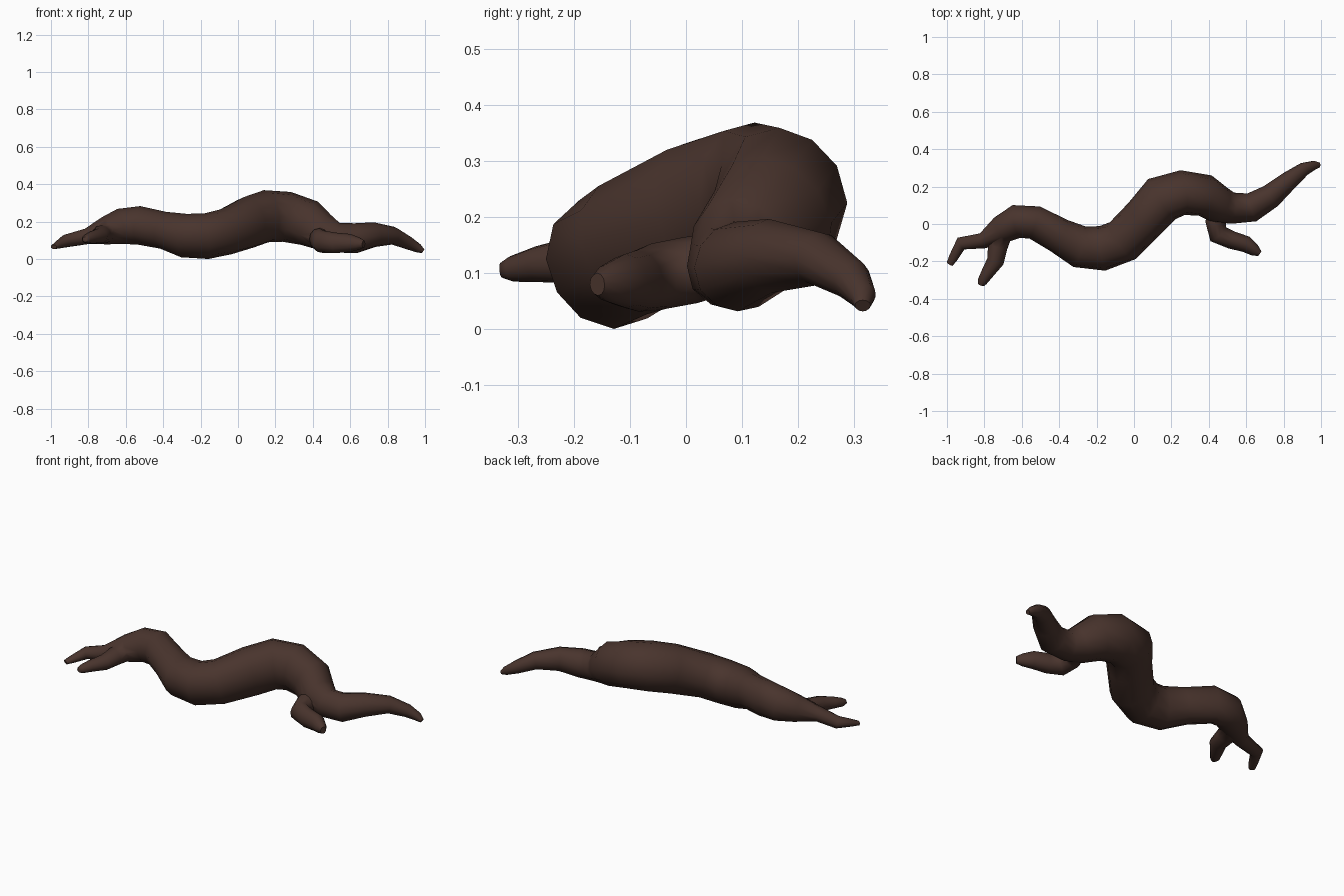
import bpy, bmesh, math
from mathutils import Vector

bark = bpy.data.materials.new("dark brown bark")
bark.diffuse_color = (0.066, 0.034, 0.026, 1)
SIDES = 12


def limb(name, stations):
    """Sweep an oval skin along stations (x, y, z, half width, half height)."""
    bm = bmesh.new()
    pts = [Vector(s[:3]) for s in stations]
    rings = []
    for i, s in enumerate(stations):
        t = (pts[min(i + 1, len(pts) - 1)] - pts[max(i - 1, 0)]).normalized()
        side = Vector((-t.y, t.x, 0)).normalized()
        up = t.cross(side)
        ring = []
        for k in range(SIDES):
            a = 2 * math.pi * k / SIDES
            # faint twisting ridges along the wood
            r = 1 + 0.025 * math.cos(3 * a + 0.5 * i)
            ring.append(bm.verts.new(pts[i] + side * s[3] * r * math.cos(a)
                                     + up * s[4] * r * math.sin(a)))
        rings.append(ring)
    for a, b in zip(rings, rings[1:]):
        for k in range(SIDES):
            n = (k + 1) % SIDES
            bm.faces.new((a[k], a[n], b[n], b[k]))
    bm.faces.new(rings[0])
    bm.faces.new(rings[-1])
    bmesh.ops.recalc_face_normals(bm, faces=bm.faces)
    me = bpy.data.meshes.new(name)
    bm.to_mesh(me)
    bm.free()
    me.materials.append(bark)
    ob = bpy.data.objects.new(name, me)
    bpy.context.collection.objects.link(ob)
    return ob


# winding main stem, from the left tip to the right tip
root = limb("main_root", [
    (-0.985, -0.215, 0.065, 0.018, 0.012), (-0.965, -0.18, 0.075, 0.025, 0.02),
    (-0.925, -0.105, 0.095, 0.036, 0.034), (-0.81, -0.09, 0.12, 0.042, 0.042),
    (-0.71, -0.03, 0.15, 0.075, 0.075), (-0.63, 0.015, 0.173, 0.09, 0.095),
    (-0.53, 0.01, 0.18, 0.09, 0.103), (-0.40, -0.06, 0.155, 0.095, 0.10),
    (-0.29, -0.12, 0.128, 0.113, 0.117), (-0.17, -0.13, 0.125, 0.12, 0.122),
    (-0.06, -0.09, 0.15, 0.12, 0.125), (0.06, 0.03, 0.20, 0.12, 0.14),
    (0.15, 0.13, 0.23, 0.13, 0.14), (0.26, 0.165, 0.225, 0.12, 0.135),
    (0.38, 0.15, 0.19, 0.113, 0.125), (0.46, 0.10, 0.14, 0.10, 0.10),
    (0.53, 0.085, 0.112, 0.083, 0.08), (0.63, 0.09, 0.11, 0.078, 0.08),
    (0.73, 0.15, 0.13, 0.065, 0.066), (0.83, 0.235, 0.125, 0.05, 0.048),
    (0.91, 0.295, 0.087, 0.036, 0.036), (0.965, 0.315, 0.058, 0.024, 0.024),
    (0.99, 0.315, 0.042, 0.014, 0.012)])

# short side branches near each end
branches = [
    limb("right_branch", [
        (0.46, 0.09, 0.12, 0.05, 0.05), (0.435, 0.01, 0.105, 0.055, 0.06),
        (0.45, -0.055, 0.092, 0.056, 0.06), (0.52, -0.085, 0.085, 0.048, 0.055),
        (0.60, -0.108, 0.085, 0.044, 0.048), (0.645, -0.14, 0.082, 0.032, 0.034),
        (0.672, -0.158, 0.08, 0.016, 0.02)]),
    limb("left_branch", [
        (-0.69, -0.02, 0.14, 0.05, 0.05), (-0.73, -0.12, 0.13, 0.053, 0.05),
        (-0.742, -0.20, 0.122, 0.046, 0.042), (-0.785, -0.265, 0.115, 0.034, 0.032),
        (-0.812, -0.31, 0.107, 0.026, 0.023), (-0.818, -0.328, 0.105, 0.015, 0.014)]),
]

# fuse the branches into the stem
bpy.context.view_layer.objects.active = root
root.select_set(True)
for b in branches:
    mod = root.modifiers.new("fuse", "BOOLEAN")
    mod.operation = "UNION"
    mod.solver = "EXACT"
    mod.object = b
    bpy.ops.object.modifier_apply(modifier=mod.name)
    bpy.data.objects.remove(b)
bpy.ops.object.select_all(action="DESELECT")
root.select_set(True)
bpy.ops.object.shade_smooth_by_angle(angle=math.radians(60))
